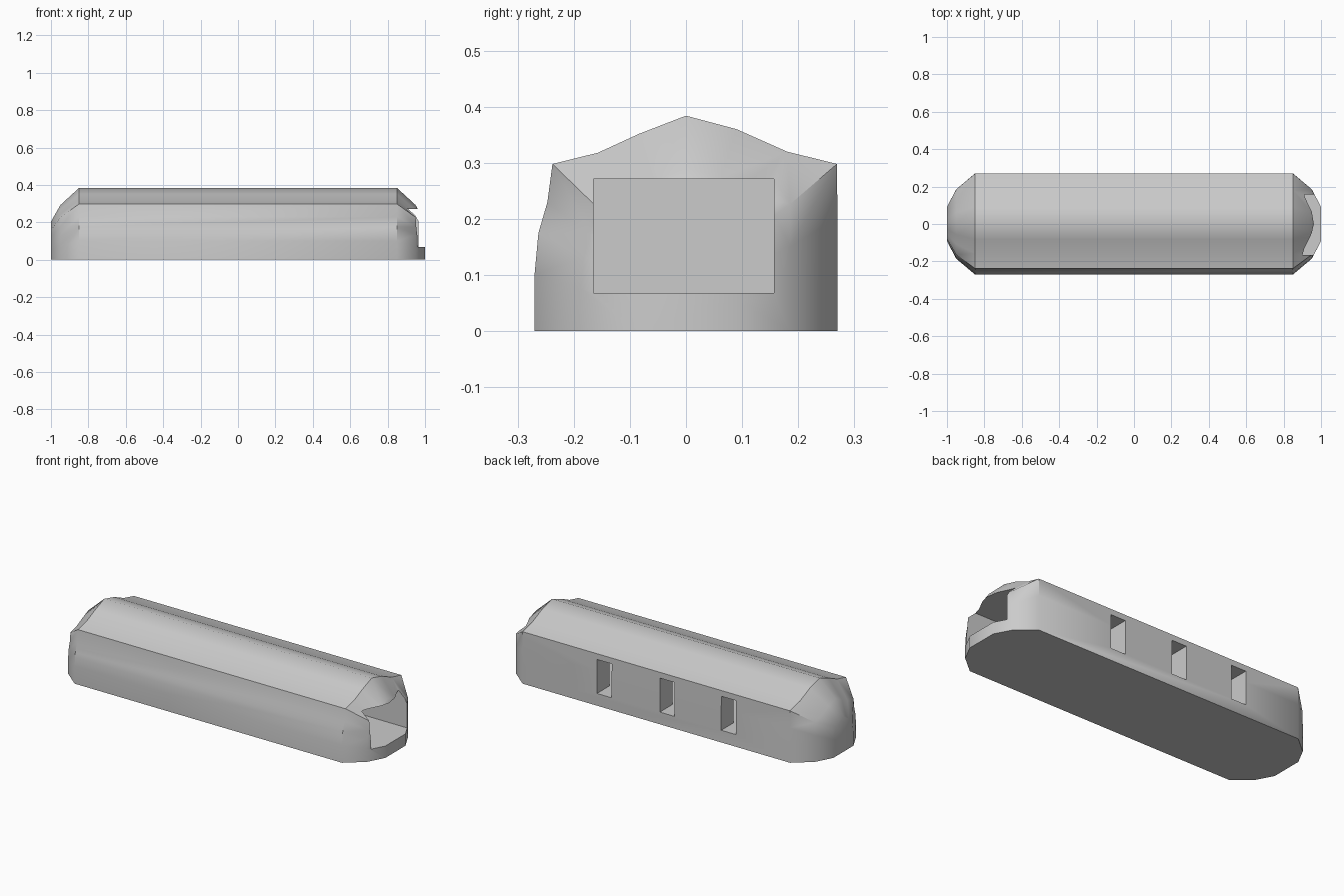
import bpy, bmesh, math

if "Cube" in bpy.data.objects:
    bpy.data.objects.remove(bpy.data.objects["Cube"])

# Cross-section of the long body (y, z): leaning front wall, flared gable roof, upright back wall
PROFILE = [(-.27, 0), (-.27, .1), (-.263, .175), (-.247, .23), (-.238, .298),
           (-.157, .318), (-.083, .352), (0, .384), (.09, .36), (.18, .32),
           (.269, .298), (.27, .2), (.27, .1), (.27, 0)]

# Stations along the length (x, width scale, height scale), mirrored to both ends
END = [(1, .34, .53), (.95, .69, .76), (.85, 1, 1)]
STATIONS = [(-x, w, h) for x, w, h in END] + END[::-1]


def make_body():
    bm = bmesh.new()
    rings = [[bm.verts.new((x, y * w, z * h)) for y, z in PROFILE]
             for x, w, h in STATIONS]
    n = len(PROFILE)
    for a, b in zip(rings, rings[1:]):
        for i in range(n):
            j = (i + 1) % n
            bm.faces.new((a[i], a[j], b[j], b[i]))
    bm.faces.new(rings[0])
    bm.faces.new(rings[-1][::-1])
    bmesh.ops.recalc_face_normals(bm, faces=bm.faces)
    me = bpy.data.meshes.new("body_shell")
    bm.to_mesh(me)
    bm.free()
    ob = bpy.data.objects.new("body_shell", me)
    bpy.context.collection.objects.link(ob)
    return ob


def cut(target, name, lo, hi):
    """Subtract a box given by two corners."""
    bpy.ops.mesh.primitive_cube_add(size=1, location=[(a + b) / 2 for a, b in zip(lo, hi)])
    box = bpy.context.object
    box.name = name
    box.scale = [b - a for a, b in zip(lo, hi)]
    box.hide_render = True
    mod = target.modifiers.new(name, 'BOOLEAN')
    mod.operation = 'DIFFERENCE'
    mod.solver = 'EXACT'
    mod.object = box
    bpy.context.view_layer.objects.active = target
    bpy.ops.object.modifier_apply(modifier=name)
    bpy.data.objects.remove(box, do_unlink=True)


body = make_body()

# Open doorway at the right end, leading into the interior
cut(body, "doorway_cutter", (-.84, -.165, .068), (1.1, .157, .271))

# Three tall windows in the back wall
for i, x in enumerate((.33, -.07, -.46)):
    cut(body, f"window_cutter_{i}", (x - .047, .1, .07), (x + .047, .4, .265))

# Smooth shell with crisp ridge, eaves and openings
bpy.ops.object.select_all(action='DESELECT')
body.select_set(True)
bpy.context.view_layer.objects.active = body
bpy.ops.object.shade_smooth_by_angle(angle=math.radians(40))
